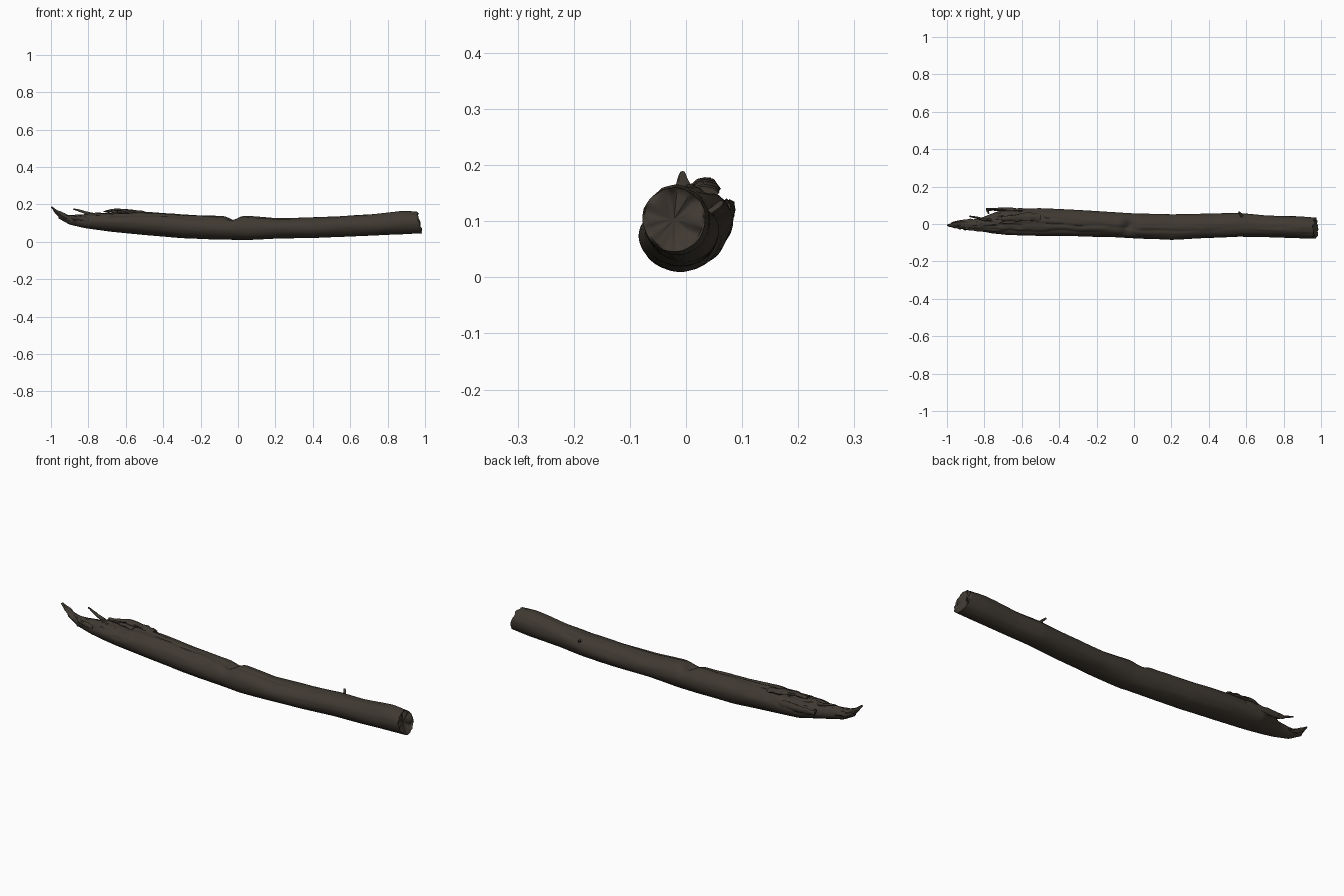
import bpy
import bmesh
import math
from mathutils import Vector, noise

if "Cube" in bpy.data.objects:
    bpy.data.objects.remove(bpy.data.objects["Cube"], do_unlink=True)

bark = bpy.data.materials.new("dark_brown_bark")
bark.use_nodes = True
COLOUR = (0.05, 0.041, 0.031, 1)
bark.diffuse_color = COLOUR
shader = next(n for n in bark.node_tree.nodes if n.type == "BSDF_PRINCIPLED")
shader.inputs["Base Color"].default_value = COLOUR
shader.inputs["Roughness"].default_value = 0.9

# Outline of the log: x, front y, back y, bottom z, top z
STATIONS = [
    (-0.96, -0.012, 0.012, 0.125, 0.15),
    (-0.9, -0.026, 0.018, 0.092, 0.142),
    (-0.82, -0.038, 0.032, 0.074, 0.145),
    (-0.76, -0.05, 0.055, 0.065, 0.152),
    (-0.68, -0.058, 0.084, 0.054, 0.155),
    (-0.5, -0.064, 0.084, 0.037, 0.16),
    (-0.3, -0.066, 0.075, 0.02, 0.147),
    (-0.1, -0.071, 0.064, 0.012, 0.137),
    (0.04, -0.08, 0.054, 0.01, 0.139),
    (0.2, -0.084, 0.052, 0.017, 0.127),
    (0.4, -0.075, 0.056, 0.021, 0.13),
    (0.56, -0.068, 0.059, 0.027, 0.138),
    (0.7, -0.07, 0.046, 0.033, 0.146),
    (0.88, -0.075, 0.04, 0.039, 0.164),
    (0.97, -0.077, 0.034, 0.046, 0.16),
]
SEGMENTS = 56
RINGS = 180


def section(x):
    """Centre and half sizes of the log at x."""
    for a, b in zip(STATIONS, STATIONS[1:]):
        if x <= b[0]:
            break
    t = min(max((x - a[0]) / (b[0] - a[0]), 0), 1)
    y0, y1, z0, z1 = [p + (q - p) * t for p, q in zip(a[1:], b[1:])]
    return (y0 + y1) / 2, (z0 + z1) / 2, (y1 - y0) / 2, (z1 - z0) / 2


def bump(value, centre, width):
    return math.exp(-((value - centre) / width) ** 2)


# Long cracks: angle, start x, end x, depth
CRACKS = [(1.75, -0.8, -0.02, 0.1), (2.3, -0.7, -0.15, 0.08),
          (1.2, -0.75, -0.4, 0.12), (1.9, 0, 0.35, 0.1), (0.8, 0.5, 0.68, 0.07)]


def surface(x, angle):
    """Point on the weathered bark."""
    cy, cz, ry, rz = section(x)
    c, s = math.cos(angle), math.sin(angle)
    upper = max(s, 0)
    grain = noise.noise(Vector((x * 7, c * 5, s * 5)))
    lump = noise.noise(Vector((x * 5, c * 1.3, s * 1.3 + 4)))
    r = 1 + 0.035 * lump + grain * (0.012 + 0.03 * upper)
    for where, start, end, depth in CRACKS:
        if start < x < end:
            fade = math.sin(math.pi * (x - start) / (end - start)) ** 0.5
            wander = where + 0.22 * noise.noise(Vector((x * 6, where, 0)))
            r -= depth * fade * bump(angle, wander, 0.1)
    # Broken notch across the top
    r -= 0.42 * bump(x, -0.025 + 0.02 * c, 0.03) * upper ** 3
    # Torn, rough wood near the splintered end
    torn = bump(x, -0.72, 0.16) * upper
    r += 0.2 * torn * noise.noise(Vector((x * 22, c * 5, s * 5)))
    return Vector((x, cy + ry * r * c, cz + rz * r * s))


def finish(name, bm):
    bmesh.ops.recalc_face_normals(bm, faces=bm.faces)
    mesh = bpy.data.meshes.new(name)
    bm.to_mesh(mesh)
    bm.free()
    mesh.materials.append(bark)
    obj = bpy.data.objects.new(name, mesh)
    bpy.context.collection.objects.link(obj)
    bpy.ops.object.select_all(action="DESELECT")
    obj.select_set(True)
    bpy.context.view_layer.objects.active = obj
    bpy.ops.object.shade_smooth_by_angle(angle=math.radians(50))
    return obj


def loft(name, rings):
    """Skin a row of closed rings and cap both ends."""
    bm = bmesh.new()
    rows = [[bm.verts.new(p) for p in ring] for ring in rings]
    for a, b in zip(rows, rows[1:]):
        for i in range(len(a)):
            j = (i + 1) % len(a)
            bm.faces.new((a[i], a[j], b[j], b[i]))
    bm.faces.new(rows[0])
    bm.faces.new(rows[-1])
    return finish(name, bm)


# Log, with an uneven break at the right-hand end
angles = [2 * math.pi * i / SEGMENTS for i in range(SEGMENTS)]
rings = []
for k in range(RINGS + 1):
    x = -0.96 + 1.93 * k / RINGS
    ring = [surface(x, a) for a in angles]
    pull = max(0, (x - 0.9) / 0.07)
    for p, a in zip(ring, angles):
        ragged = noise.noise(Vector((math.cos(a) * 3, math.sin(a) * 3, 7)))
        p.x += pull * (0.012 * ragged - 0.014 * math.sin(a))
    rings.append(ring)
rim = rings[-1]
middle = sum(rim, Vector()) / SEGMENTS
for scale in (0.93, 0.75, 0.5, 0.25, 0.06):
    inner = []
    for p in rim:
        q = middle.lerp(p, scale)
        q.x += 0.014 * noise.noise(q * 32) - 0.02 * (1 - scale)
        inner.append(q)
    rings.append(inner)
loft("log", rings)


def shard(name, points, width, thickness, tip=0.15, sides=8):
    """Flattened, tapering strip of wood along a path, blunt end first."""
    points = [Vector(p) for p in points]
    path = []
    for a, b in zip(points, points[1:]):
        path += [a.lerp(b, t / 5) for t in range(5)]
    path.append(points[-1])
    rings = []
    for i, p in enumerate(path):
        along = (path[min(i + 1, len(path) - 1)] - path[max(i - 1, 0)]).normalized()
        side = along.cross(Vector((0, 0, 1))).normalized()
        up = side.cross(along)
        size = 1 + (tip - 1) * (i / (len(path) - 1)) ** 1.5
        ring = []
        for k in range(sides):
            a = 2 * math.pi * k / sides
            rough = 1 + 0.5 * noise.noise(p * 40 + Vector((k * 2, 0, 0)))
            ring.append(p + (side * math.cos(a) * width + up * math.sin(a) * thickness)
                        * size * rough)
        rings.append(ring)
    loft(name, rings)


# Splintered left-hand end
shard("long_splinter", [(-0.86, -0.01, 0.11), (-0.93, -0.005, 0.132),
                        (-0.965, -0.004, 0.155), (-0.998, -0.006, 0.186)], 0.024, 0.022, 0.2)
shard("side_splinter", [(-0.84, 0.012, 0.11), (-0.93, 0.012, 0.13),
                        (-0.975, 0.008, 0.158)], 0.014, 0.014)
shard("front_splinter", [(-0.8, -0.03, 0.12), (-0.88, -0.025, 0.128),
                         (-0.92, -0.02, 0.145)], 0.012, 0.014)
shard("raised_splinter", [(-0.76, 0.02, 0.14), (-0.82, 0.028, 0.158),
                          (-0.88, 0.042, 0.175)], 0.009, 0.009, 0.4)

# Lifted bark above the splintered end
shard("back_bark_strip", [(-0.58, 0.07, 0.115), (-0.7, 0.078, 0.12),
                          (-0.79, 0.08, 0.125)], 0.012, 0.022, 0.5)
shard("bark_hook", [(-0.76, 0.08, 0.12), (-0.785, 0.072, 0.128),
                    (-0.775, 0.055, 0.13)], 0.008, 0.012, 0.4)
shard("top_bark_flap", [(-0.5, 0.03, 0.15), (-0.58, 0.035, 0.16),
                        (-0.65, 0.034, 0.17), (-0.71, 0.03, 0.162)], 0.026, 0.013, 0.4)
shard("top_bark_chip", [(-0.6, 0.012, 0.153), (-0.66, 0.01, 0.16),
                        (-0.72, 0.004, 0.163)], 0.014, 0.009, 0.3)

# Small broken twig on the back
shard("twig_stub", [(0.58, 0.035, 0.11), (0.57, 0.052, 0.122),
                    (0.56, 0.064, 0.134)], 0.008, 0.008, 0.6)
